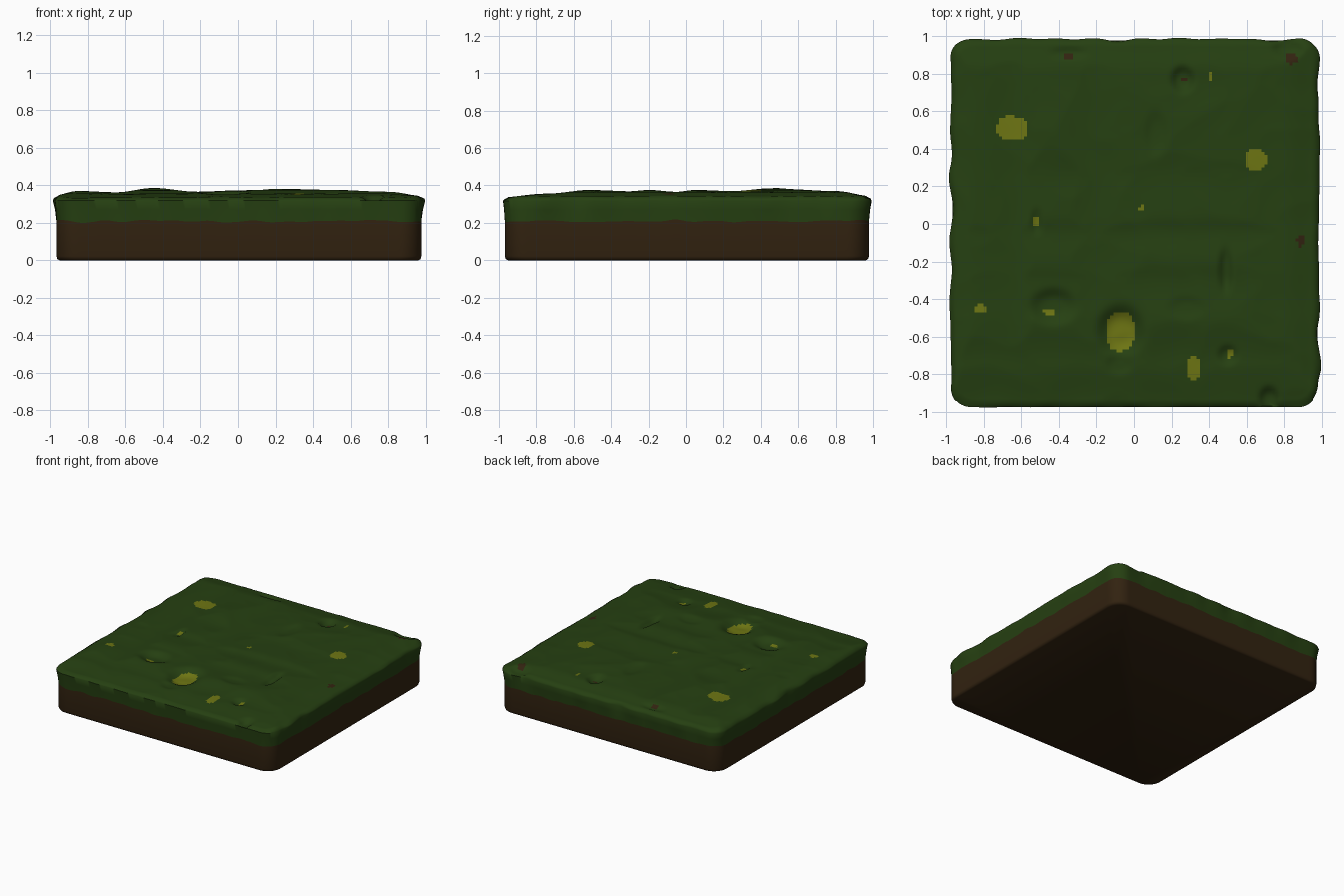
import bpy, bmesh, math
from mathutils import Vector, noise

if "Cube" in bpy.data.objects:
    bpy.data.objects.remove(bpy.data.objects["Cube"])

N = 116          # grid cells across the top
OFF = 0.005      # slight sideways shift of the block


def material(name, rgb):
    m = bpy.data.materials.new(name)
    m.diffuse_color = (*rgb, 1)
    m.use_nodes = True
    m.node_tree.nodes["Principled BSDF"].inputs["Base Color"].default_value = m.diffuse_color
    return m


GRASS = material("grass green", (0.019, 0.051, 0.0058))
DIRT = material("dirt brown", (0.032, 0.0165, 0.0052))
MOSS = material("moss yellow", (0.155, 0.18, 0.0065))

# crest heights of the turf along x and along y
CREST_X = [(-1, .343), (-.85, .37), (-.65, .363), (-.45, .386), (-.22, .366), (0, .373),
           (.2, .382), (.5, .376), (.8, .366), (1, .342)]
CREST_Y = [(-1, .336), (-.75, .356), (-.5, .377), (-.3, .369), (-.2, .376), (-.05, .366),
           (.05, .376), (.25, .37), (.45, .386), (.8, .37), (1, .342)]
# dents: x, y, radius x, radius y, depth
DENTS = [(-.07, -.57, .12, .13, .05), (-.43, -.44, .12, .09, .035), (.26, .77, .06, .07, .035),
         (.49, -.25, .035, .12, .025), (.5, -.7, .05, .05, .02), (.12, .48, .06, .12, .012),
         (-.08, -.75, .07, .05, .012), (.28, -.45, .1, .06, .01), (-.52, .01, .03, .07, .015),
         (.72, -.93, .05, .06, .03), (.82, .94, .08, .05, .025), (-.35, .91, .1, .03, .012)]
# colour patches: x, y, radius x, radius y, material slot
PATCHES = [(-.65, .51, .083, .065, 2), (.65, .34, .057, .058, 2), (.32, -.77, .037, .06, 2),
           (-.82, -.45, .037, .02, 2), (-.07, -.57, .072, .105, 2), (-.45, -.47, .03, .02, 2),
           (-.52, .01, .012, .03, 2), (.04, .08, .017, .017, 2), (.41, .79, .014, .02, 2),
           (.51, -.69, .015, .025, 2), (-.35, .895, .03, .013, 1), (.84, .88, .03, .028, 1),
           (.89, -.09, .02, .03, 1), (.27, .77, .02, .012, 1)]


def crest(table, t):
    t = max(-1, min(1, t))
    for (a, za), (b, zb) in zip(table, table[1:]):
        if t <= b:
            k = (t - a) / (b - a)
            return za + (zb - za) * (1 - math.cos(math.pi * k)) / 2


def height(x, y):
    z = min(crest(CREST_X, x), crest(CREST_Y, y))
    z -= 0.008 * abs(noise.noise(Vector((x * 4, y * 4, 3))))
    for cx, cy, rx, ry, d in DENTS:
        q = ((x - cx) / rx) ** 2 + ((y - cy) / ry) ** 2
        z -= d * math.exp(-q * q * 1.5)
    return z


def rounded(u, v, half, r):
    """Map a square point (u, v in -1..1) to a square with round corners."""
    x, y = abs(u) * half, abs(v) * half
    dx, dy = x - (half - r), y - (half - r)
    if dx > 0 and dy > 0:
        k = max(dx, dy) / math.hypot(dx, dy)
        x, y = half - r + dx * k, half - r + dy * k
    return math.copysign(x, u) + OFF, math.copysign(y, v) + OFF


def coord(i):
    return 2 * i / N - 1


# grid indices around the rim, in order
RIM = ([(i, 0) for i in range(N)] + [(N, j) for j in range(N)] +
       [(i, N) for i in range(N, 0, -1)] + [(0, j) for j in range(N, 0, -1)])


def seam(x, y):
    """Wavy line between grass and dirt."""
    return 0.208 + 0.014 * noise.noise(Vector((x * 9, y * 9, 0)))


def ring(bm, half, r, zfun, jag=0):
    out = []
    for i, j in RIM:
        u, v = coord(i), coord(j)
        x, y = rounded(u, v, half, r)
        f = jag * noise.noise(Vector((x * 6, y * 6, 7))) * (0.3 if j == 0 else 1)
        out.append(bm.verts.new((x * (1 + f), y * (1 + f), zfun(x, y))))
    return out


def bridge(bm, a, b):
    n = len(a)
    for k in range(n):
        bm.faces.new((a[k], b[k], b[(k + 1) % n], a[(k + 1) % n]))


def finish(bm, name, angle):
    bmesh.ops.recalc_face_normals(bm, faces=bm.faces)
    me = bpy.data.meshes.new(name)
    bm.to_mesh(me)
    bm.free()
    ob = bpy.data.objects.new(name, me)
    bpy.context.collection.objects.link(ob)
    for m in (GRASS, DIRT, MOSS):
        me.materials.append(m)
    bpy.ops.object.select_all(action='DESELECT')
    ob.select_set(True)
    bpy.context.view_layer.objects.active = ob
    bpy.ops.object.shade_smooth_by_angle(angle=math.radians(angle))
    return ob


# grass layer: bumpy top sheet with colour patches
bm = bmesh.new()
grid = {}
for i in range(N + 1):
    for j in range(N + 1):
        x, y = rounded(coord(i), coord(j), 0.955, 0.1)
        grid[i, j] = bm.verts.new((x, y, height(x, y)))
for i in range(N):
    for j in range(N):
        f = bm.faces.new((grid[i, j], grid[i + 1, j], grid[i + 1, j + 1], grid[i, j + 1]))
        c = f.calc_center_median()
        wob = 1 + 0.3 * noise.noise(Vector((c.x * 14, c.y * 14, 1)))
        for cx, cy, rx, ry, slot in PATCHES:
            if abs((c.x - cx) / rx) ** 2.6 + abs((c.y - cy) / ry) ** 2.6 < wob:
                f.material_index = slot
# grass layer: ragged lip and skirt
loops = [[grid[k] for k in RIM],
         ring(bm, 0.976, 0.11, lambda x, y: height(x, y) - 0.012, 0.02),
         ring(bm, 0.981, 0.11, lambda x, y: 0.318, 0.02),
         ring(bm, 0.977, 0.11, lambda x, y: 0.27, 0.007),
         ring(bm, 0.973, 0.11, seam)]
for a, b in zip(loops, loops[1:]):
    bridge(bm, a, b)
finish(bm, "grass_layer", 50)

# dirt block: straight sides, bevelled foot, flat underside
bm = bmesh.new()
loops = [ring(bm, 0.973, 0.11, seam),
         ring(bm, 0.973, 0.11, lambda x, y: 0.022),
         ring(bm, 0.969, 0.11, lambda x, y: 0.007),
         ring(bm, 0.957, 0.11, lambda x, y: 0.0)]
for a, b in zip(loops, loops[1:]):
    bridge(bm, a, b)
bm.faces.new(loops[-1])
for f in bm.faces:
    f.material_index = 1
finish(bm, "dirt_block", 50)
